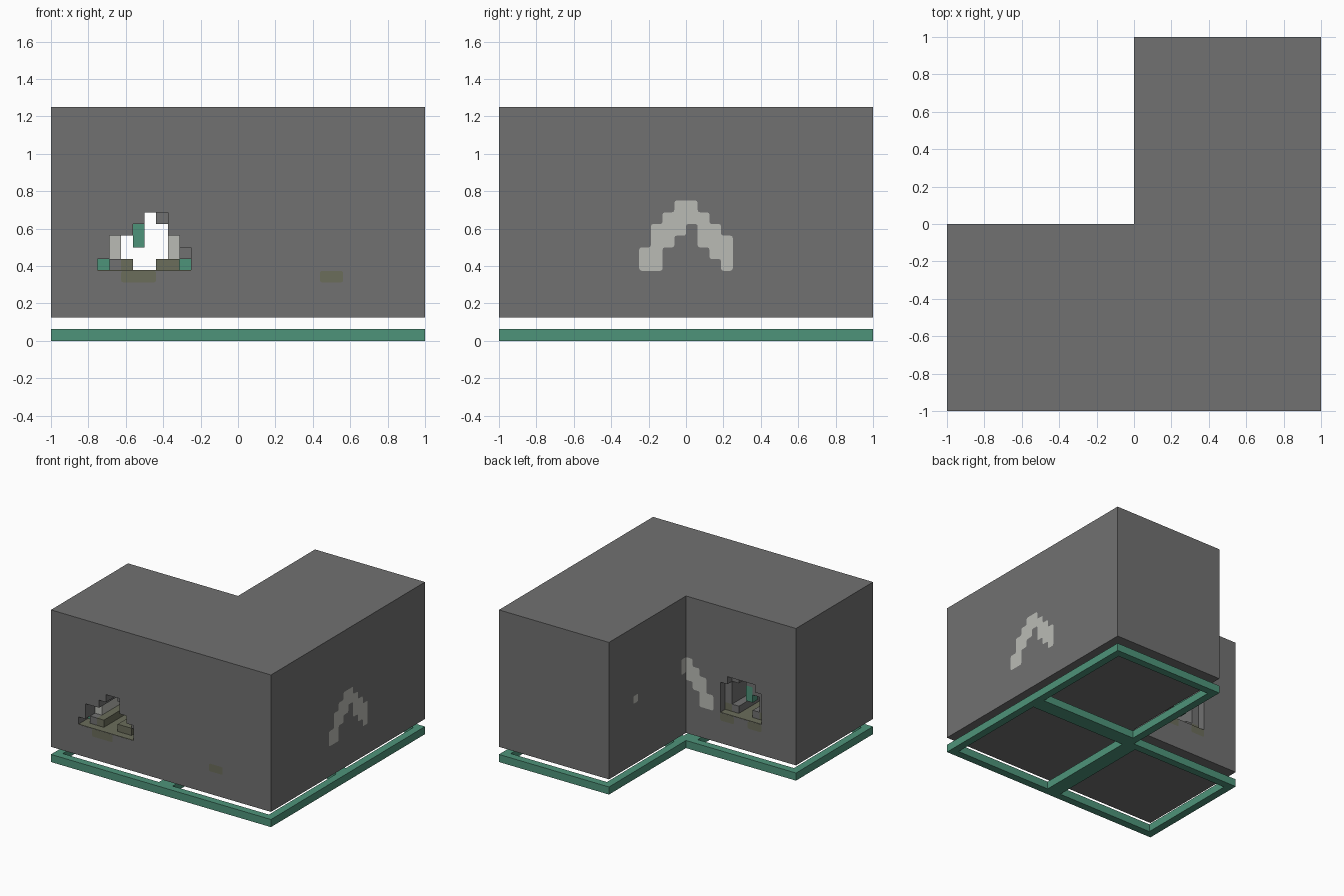
import bpy
import bmesh
from mathutils import Vector

cube = bpy.data.objects.get("Cube")
if cube:
    bpy.data.objects.remove(cube, do_unlink=True)

U = 1 / 16  # block size


def material(name, rgb):
    m = bpy.data.materials.new(name)
    m.use_nodes = True
    m.diffuse_color = (*rgb, 1)
    bsdf = next(n for n in m.node_tree.nodes if n.type == 'BSDF_PRINCIPLED')
    bsdf.inputs["Base Color"].default_value = (*rgb, 1)
    bsdf.inputs["Roughness"].default_value = 0.9
    return m


GREY = material("stone grey", (0.165, 0.165, 0.165))
LIGHT = material("light grey", (0.491, 0.497, 0.463))
OLIVE = material("olive", (0.147, 0.153, 0.105))
GREEN = material("green", (0.076, 0.296, 0.195))
PALETTE = [GREY, LIGHT, OLIVE, GREEN]


def finish(name, bm, mats):
    me = bpy.data.meshes.new(name)
    bm.to_mesh(me)
    bm.free()
    for m in mats:
        me.materials.append(m)
    ob = bpy.data.objects.new(name, me)
    bpy.context.collection.objects.link(ob)
    return ob


def add_box(bm, lo, hi):
    lo, hi = Vector(lo), Vector(hi)
    verts = bmesh.ops.create_cube(bm, size=1)["verts"]
    for v in verts:
        v.co = (lo + hi) / 2 + v.co * (hi - lo)


# Base frame: one square border under each third of the L
bm = bmesh.new()
for x, y in ((-1, -1), (0, -1), (0, 0)):
    for a in (0, 1 - U):
        add_box(bm, (x, y + a, 0), (x + 1, y + a + U, U))
        add_box(bm, (x + a, y + U, 0), (x + a + U, y + 1 - U, U))
finish("base_frame", bm, [GREEN])

# L-shaped body, leaving an opening through the left arm
bm = bmesh.new()
LOW, HIGH, X0, X1 = 0.375, 0.6875, -0.75, -0.25
add_box(bm, (0, -1, 0.125), (1, 1, 1.25))
add_box(bm, (-1, -1, 0.125), (X0, 0, 1.25))
add_box(bm, (X1, -1, 0.125), (0, 0, 1.25))
add_box(bm, (X0, -1, 0.125), (X1, 0, LOW))
add_box(bm, (X0, -1, HIGH), (X1, 0, 1.25))
finish("body", bm, [GREY])

# Ragged tunnel, front pattern from bottom row up:
# W open, T open with a post at the far end, # wall, others recessed blocks
FRONT = ("GgOWWOOG", "#LWWWWLg", "#LWTWWL#", "###TWW##", "####Wg##")
BACK = ("#OggggO#", "#gggggg#", "#gggggg#", "#gggggg#", "##gggg##")
DEPTH = {"#": 0, "g": 1, "O": 1, "L": 2, "G": 2}
INDEX = {"L": 1, "O": 2, "G": 3, "T": 3}
LEN = 16


def solid(i, j, k):
    if j < 0 or j >= LEN:
        return False
    if not (0 <= i < 8 and 0 <= k < 5):
        return True
    c = FRONT[k][i]
    if c == "W":
        return False
    if c == "T":
        return j == LEN - 2
    back = DEPTH[BACK[k][i]]
    return DEPTH[c] <= j < LEN - back


def block_colour(i, j, k):
    c = BACK[k][i] if j > LEN // 2 and FRONT[k][i] != "T" else FRONT[k][i]
    return INDEX.get(c, 0)


bm = bmesh.new()
for i in range(8):
    for j in range(LEN):
        for k in range(5):
            if not solid(i, j, k):
                continue
            centre = Vector((X0 + (i + .5) * U, -1 + (j + .5) * U, LOW + (k + .5) * U))
            for axis in range(3):
                for s in (-1, 1):
                    n = Vector((0, 0, 0))
                    n[axis] = s
                    if solid(i + int(n.x), j + int(n.y), k + int(n.z)):
                        continue
                    a = Vector((n.y, n.z, n.x))
                    b = n.cross(a)
                    corners = (-a - b, a - b, a + b, b - a)
                    f = bm.faces.new([bm.verts.new(centre + (n + c) * U / 2) for c in corners])
                    f.material_index = block_colour(i, j, k)
bmesh.ops.remove_doubles(bm, verts=bm.verts, dist=0.0005)
finish("tunnel_blocks", bm, PALETTE)

# Olive tunnel floor
bm = bmesh.new()
add_box(bm, (X0, -0.999, LOW - 0.003), (X1, -0.001, LOW + 0.003))
finish("tunnel_floor", bm, [OLIVE])


def patch(name, cells, place, normal, mat):
    """Thin painted patch with softened corners; place maps (u, v) to a point."""
    bm = bmesh.new()
    normal = Vector(normal)
    for u, v in cells:
        square = ((u, v), (u + 1, v), (u + 1, v + 1), (u, v + 1))
        bm.faces.new([bm.verts.new(Vector(place(p * U, q * U)) + normal * 0.003)
                      for p, q in square])
    bmesh.ops.remove_doubles(bm, verts=bm.verts, dist=0.001)
    bmesh.ops.dissolve_limit(bm, angle_limit=0.01, verts=bm.verts, edges=bm.edges)
    bmesh.ops.bevel(bm, geom=bm.verts[:], offset=0.012, segments=2,
                    profile=0.5, affect='VERTICES')
    bm.normal_update()
    for f in bm.faces:
        if f.normal.dot(normal) < 0:
            f.normal_flip()
    finish(name, bm, [mat])


# Light arch on the side, and its half in the inner corner
ARCH_ROWS = ((-4, -3, 3), (-4, -3, 2, 3), (-3, -2, 1, 2, 3),
             (-3, -2, -1, 1, 2), (-2, -1, 0, 1), (-1, 0))
ARCH = [(u, 6 + k) for k, row in enumerate(ARCH_ROWS) for u in row]


def side(u, v): return (1, u, v)
def inner_side(u, v): return (0, u, v)
def inner_back(u, v): return (u, 0, v)
def front(u, v): return (u, -1, v)


patch("side_arch", ARCH, side, (1, 0, 0), LIGHT)
patch("corner_arch", [c for c in ARCH if c[0] < 0], inner_back, (0, 1, 0), LIGHT)
patch("corner_arch_edge", [c for c in ARCH if c[0] == 0], inner_side, (-1, 0, 0), LIGHT)
patch("inner_spot", [(10, 10)], inner_side, (-1, 0, 0), LIGHT)

# Olive stains
patch("front_stain", [(u, 5) for u in (-10, -9, -8)], front, (0, -1, 0), OLIVE)
patch("front_small_stain", [(u, 5) for u in (7, 8)], front, (0, -1, 0), OLIVE)
for name, u in (("back_stain_a", -7), ("back_stain_b", -11)):
    patch(name, [(u, 5), (u + 1, 5)], inner_back, (0, 1, 0), OLIVE)
